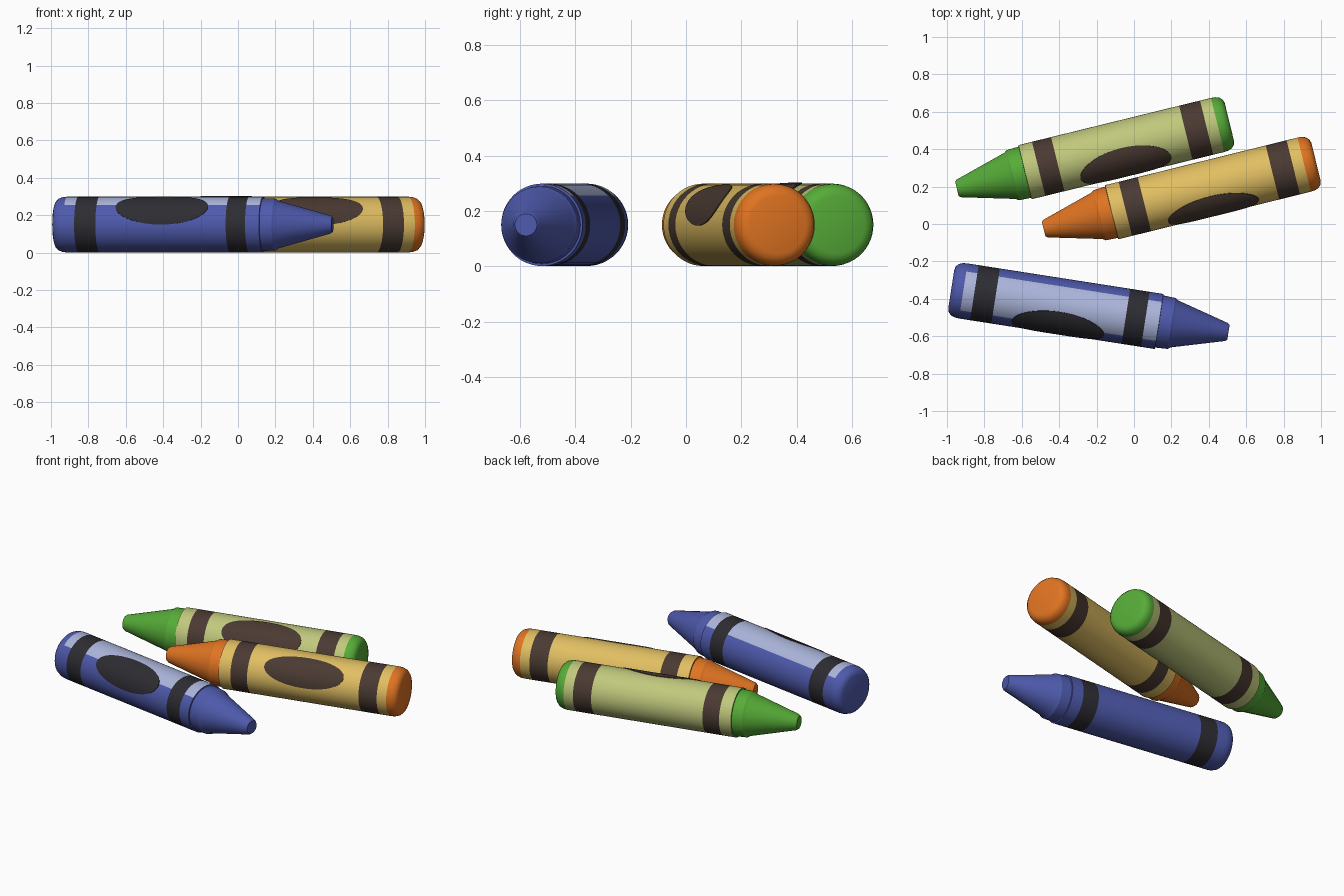
import bpy, bmesh, math
from mathutils import Matrix, Vector

if "Cube" in bpy.data.objects:
    bpy.data.objects.remove(bpy.data.objects["Cube"])

SEG = 48
R = 0.149


def material(name, rgb):
    m = bpy.data.materials.new(name)
    lin = [((c / 255 + 0.055) / 1.055) ** 2.4 for c in rgb]
    m.diffuse_color = (*lin, 1)
    m.use_nodes = True
    m.node_tree.nodes["Principled BSDF"].inputs["Base Color"].default_value = m.diffuse_color
    return m


blue = material("blue_wax", (78, 90, 172))
blue_light = material("pale_blue_paper", (172, 182, 220))
charcoal = material("charcoal_print", (44, 44, 50))
orange = material("orange_wax", (224, 116, 34))
yellow = material("yellow_paper", (224, 190, 98))
green = material("green_wax", (86, 172, 56))
lime = material("pale_green_paper", (192, 200, 124))
brown = material("brown_print", (74, 58, 50))

# Profile: (distance from butt, radius, material slot of the strip up to the next ring)
# slots: 0 wax, 1 paper, 2 print
PROFILE = [
    (0.0, 0.105, 0), (0.006, 0.124, 0), (0.02, 0.139, 0), (0.042, 0.147, 0),
    (0.065, R, 1), (0.125, R, 2), (0.24, R, 1), (0.945, R, 2), (1.05, R, 1),
    (1.125, R, 0), (1.126, 0.141, 0), (1.192, 0.138, 0), (1.208, 0.127, 0),
    (1.488, 0.049, 0), (1.5, 0.04, 0),
]


def finish(bm, name, mats, matrix):
    bmesh.ops.recalc_face_normals(bm, faces=bm.faces[:])
    me = bpy.data.meshes.new(name)
    bm.to_mesh(me)
    bm.free()
    ob = bpy.data.objects.new(name, me)
    bpy.context.collection.objects.link(ob)
    for m in mats:
        me.materials.append(m)
    ob.matrix_world = matrix
    bpy.ops.object.select_all(action='DESELECT')
    ob.select_set(True)
    bpy.context.view_layer.objects.active = ob
    bpy.ops.object.shade_smooth_by_angle(angle=math.radians(30))


def on_tube(t, r, a):
    return Vector((t, r * math.cos(a), r * math.sin(a)))


def crayon(name, butt, tip, wax, paper, ink, oval_mid, oval_half, paper_on_top=False):
    d = Vector((tip[0] - butt[0], tip[1] - butt[1], 0))
    mat = Matrix.Translation((butt[0], butt[1], 0.15)) @ Matrix.Rotation(math.atan2(d.y, d.x), 4, 'Z')

    # turned body with wrapper strips
    bm = bmesh.new()
    rings = [[bm.verts.new(on_tube(t, r, 2 * math.pi * i / SEG)) for i in range(SEG)]
             for t, r, _ in PROFILE]
    for k in range(len(PROFILE) - 1):
        for i in range(SEG):
            j = (i + 1) % SEG
            f = bm.faces.new((rings[k][i], rings[k][j], rings[k + 1][j], rings[k + 1][i]))
            slot = PROFILE[k][2]
            if slot == 1 and paper_on_top and math.sin(2 * math.pi * (i + 0.5) / SEG) < 0.74:
                slot = 0
            f.material_index = slot
    bm.faces.new(rings[0])
    bm.faces.new(rings[-1])
    finish(bm, name + "_crayon", (wax, paper, ink), mat)

    # printed oval wrapped on the front upper side
    side = 1 if d.x < 0 else -1          # local y direction that faces the front
    bm = bmesh.new()
    rows, n = [], 40
    for i in range(n + 1):
        u = -math.cos(math.pi * i / n)
        h = math.radians(oval_half) * max(math.sqrt(max(0, 1 - u * u)), 0.005)
        row = []
        for j in range(13):
            a = math.radians(oval_mid) + h * (j / 6 - 1)
            p = on_tube(0.595 + 0.25 * u, R + 0.0035, a)
            p.y *= side
            row.append(bm.verts.new(p))
        rows.append(row)
    for a, b in zip(rows, rows[1:]):
        for j in range(12):
            bm.faces.new((a[j], a[j + 1], b[j + 1], b[j]))
    bm.normal_update()
    f = bm.faces[:] [len(bm.faces) // 2]
    c = f.calc_center_median()
    flip = f.normal.dot(Vector((0, c.y, c.z))) < 0
    # thin closed plate
    ext = bmesh.ops.extrude_face_region(bm, geom=bm.faces[:])
    for v in ext["geom"]:
        if isinstance(v, bmesh.types.BMVert):
            s = (R - 0.003) / (R + 0.0035)
            v.co.y *= s
            v.co.z *= s
    finish(bm, name + "_oval_print", (ink,), mat)


crayon("green", (0.51, 0.545), (-0.95, 0.187), green, lime, brown, 46, 45)
crayon("orange", (0.973, 0.333), (-0.487, -0.028), orange, yellow, brown, 36, 37)
crayon("blue", (-0.977, -0.348), (0.505, -0.579), blue, blue_light, charcoal, 39, 39, True)
